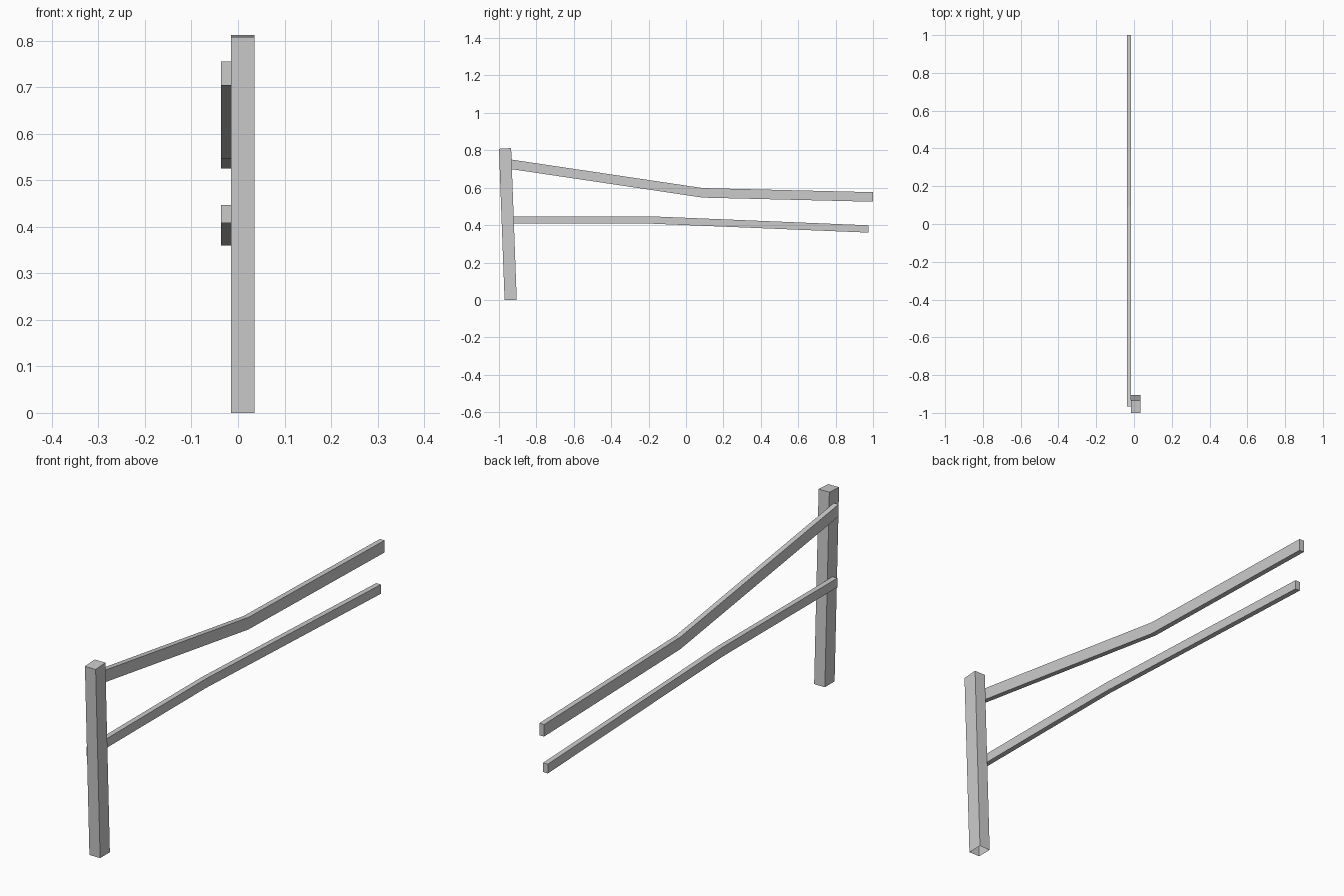
import bpy, bmesh

if "Cube" in bpy.data.objects:
    bpy.data.objects.remove(bpy.data.objects["Cube"])


def extrude_profile(name, profile, x0, x1, open_edge=None):
    """Side outline in (y, z), extruded along x; optionally leave one edge open."""
    bm = bmesh.new()
    left = [bm.verts.new((x0, y, z)) for y, z in profile]
    right = [bm.verts.new((x1, y, z)) for y, z in profile]
    bm.faces.new(left)
    bm.faces.new(right[::-1])
    n = len(profile)
    for i in range(n):
        if i != open_edge:
            j = (i + 1) % n
            bm.faces.new((left[i], right[i], right[j], left[j]))
    bmesh.ops.recalc_face_normals(bm, faces=bm.faces)
    mesh = bpy.data.meshes.new(name)
    bm.to_mesh(mesh)
    bm.free()
    obj = bpy.data.objects.new(name, mesh)
    bpy.context.collection.objects.link(obj)
    return obj


def rail(name, top_line, height):
    """Bent board: the top line and the same line lowered by its height."""
    lower = [(y, z - height) for y, z in reversed(top_line)]
    return extrude_profile(name, top_line + lower, -0.037, -0.015)


# Leaning post, open underneath
extrude_profile("fence_post",
                [(-0.97, 0), (-0.905, 0), (-0.935, 0.812), (-1.0, 0.808)],
                -0.015, 0.035, open_edge=0)

# Sagging rails fixed to the side of the post
rail("upper_rail", [(-0.965, 0.755), (0.09, 0.598), (1.0, 0.576)], 0.051)
rail("lower_rail", [(-0.957, 0.447), (-0.19, 0.447), (0.975, 0.399)], 0.039)
